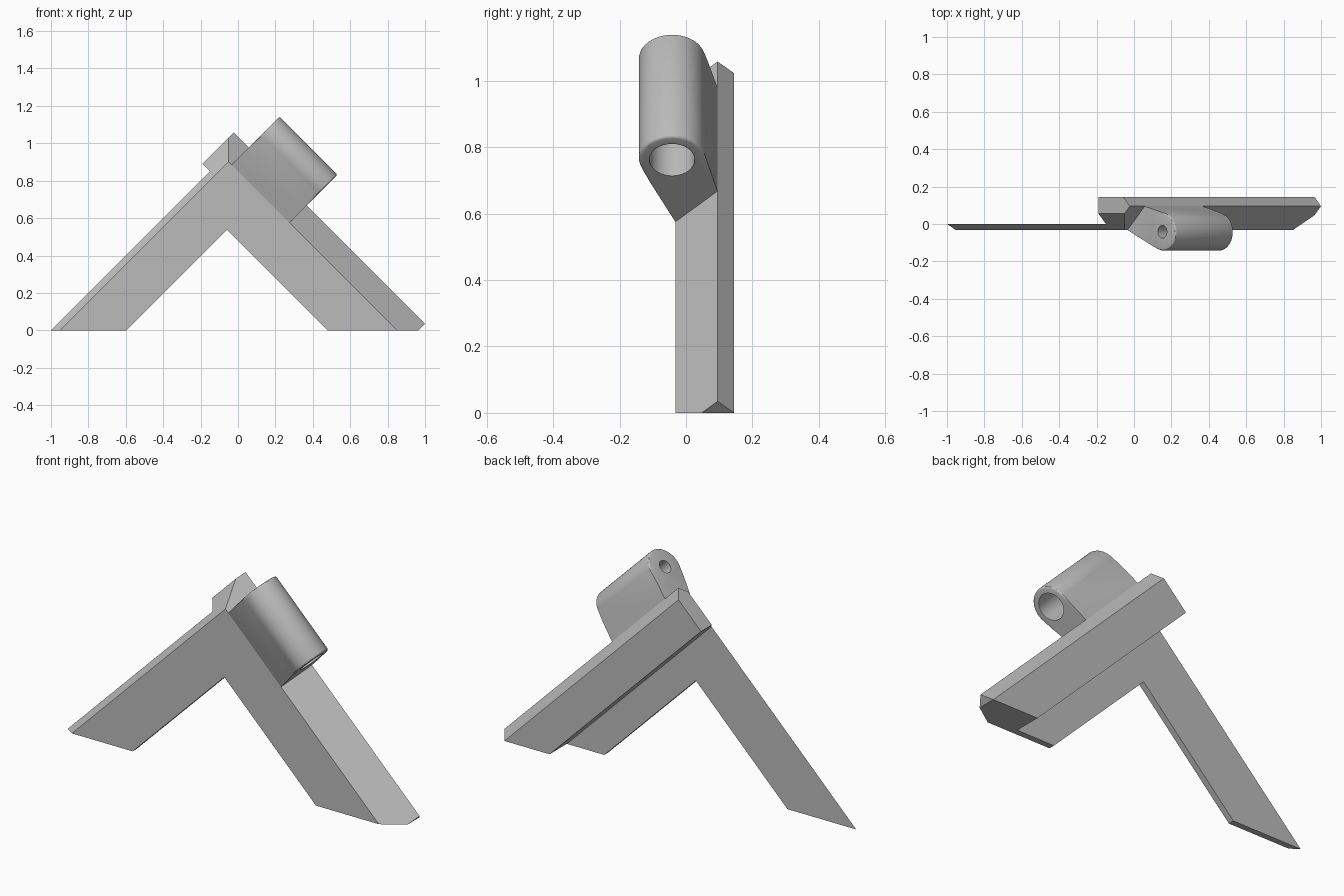
import bpy, bmesh, math
from mathutils import Vector, geometry

if "Cube" in bpy.data.objects:
    bpy.data.objects.remove(bpy.data.objects["Cube"], do_unlink=True)

grey = bpy.data.materials.new("plain grey")
grey.use_nodes = True
grey.diffuse_color = (0.5, 0.5, 0.5, 1)
grey.node_tree.nodes["Principled BSDF"].inputs["Base Color"].default_value = (0.5, 0.5, 0.5, 1)

SLOPE = 1.457          # outward growth of the outer chamfers per unit of depth
FRONT = -0.032         # front face of the plate
ROOT2 = math.sqrt(2)


def slanted(u, y, v):
    """u runs across the right arm, v runs up along it."""
    return Vector(((u - v) / 2, y, (u + v) / 2))


def loft(bm, first, second):
    a = [bm.verts.new(p) for p in first]
    b = [bm.verts.new(p) for p in second]
    n = len(a)
    bm.faces.new(a)
    bm.faces.new(b[::-1])
    for i in range(n):
        j = (i + 1) % n
        bm.faces.new((a[i], b[i], b[j], a[j]))
    bmesh.ops.recalc_face_normals(bm, faces=bm.faces)


def finish(bm, name):
    mesh = bpy.data.meshes.new(name)
    bmesh.ops.recalc_face_normals(bm, faces=bm.faces)
    bm.to_mesh(mesh)
    bm.free()
    mesh.materials.append(grey)
    obj = bpy.data.objects.new(name, mesh)
    bpy.context.collection.objects.link(obj)
    return obj


def trim(bm, point, normal):
    geom = bm.verts[:] + bm.edges[:] + bm.faces[:]
    bmesh.ops.bisect_plane(bm, geom=geom, plane_co=point, plane_no=normal, clear_outer=True)
    bmesh.ops.holes_fill(bm, edges=[e for e in bm.edges if e.is_boundary])


# Thin two-legged plate with sloped outer edges
def plate_outline(y):
    grow = SLOPE * (y - FRONT)
    left, right = 0.953 + grow, 0.85 + grow
    pts = [(-left, 0), ((right - left) / 2, (right + left) / 2), (right, 0),
           (0.48, 0), (-0.058, 0.538), (-0.596, 0)]
    return [(x, y, z) for x, z in pts]


bm = bmesh.new()
loft(bm, plate_outline(FRONT), plate_outline(0))
finish(bm, "leg_plate")

# Thick bar behind the right leg
section = [(0.70, 0), (0.85 - SLOPE * FRONT, 0), (1.035, 0.095), (0.965, 0.145), (0.70, 0.145)]
bm = bmesh.new()
loft(bm, [slanted(u, y, -0.965) for u, y in section], [slanted(u, y, 1.08) for u, y in section])
trim(bm, (0, 0, 0), (0, 0, -1))
trim(bm, (-0.953, FRONT, 0), (-1, -SLOPE, 1))
finish(bm, "back_bar")

# Barrel: a round tube faired down onto the sloped edge of the right leg
CENTRE_U, CENTRE_Y, RADIUS = 1.223, -0.042, 0.1
LOW, HIGH = 0.30, 0.92


def circle(radius, count=64):
    angles = [math.tau * i / count for i in range(count)]
    return [Vector((CENTRE_U + ROOT2 * radius * math.cos(a), CENTRE_Y + radius * math.sin(a)))
            for a in angles]


def along(pts, v):
    return [slanted(p[0], p[1], v) for p in pts]


foot = [Vector((0.85, FRONT)), Vector((1.035, 0.095))]
cloud = circle(RADIUS) + foot
hull = [cloud[i] for i in geometry.convex_hull_2d(cloud)]
bm = bmesh.new()
loft(bm, along(hull, LOW), along(hull, HIGH))
front_foot = [slanted(0.85, FRONT, v) for v in (LOW, HIGH)]
back_foot = [slanted(1.035, 0.095, v) for v in (LOW, HIGH)]


def is_rim(edge):
    a, b = (v.co for v in edge.verts)
    across = abs((a.z - a.x) - (b.z - b.x)) < 0.01
    at_foot = any((p - q).length < 0.001 for p in (a, b) for q in front_foot + back_foot)
    return across and not at_foot


bmesh.ops.bevel(bm, geom=[e for e in bm.edges if is_rim(e)], offset=0.01, segments=3,
                profile=0.5, affect='EDGES', clamp_overlap=True)
barrel = finish(bm, "barrel")

# Wide bore from the lower end, narrow hole through the upper end
for name, radius, start, end in (("bore_cutter", 0.068, LOW - 0.1, HIGH - 0.12),
                                 ("pin_hole_cutter", 0.034, HIGH - 0.2, HIGH + 0.1)):
    bm = bmesh.new()
    loft(bm, along(circle(radius, 48), start), along(circle(radius, 48), end))
    cutter = finish(bm, name)
    cutter.hide_render = True
    bpy.ops.object.select_all(action='DESELECT')
    barrel.select_set(True)
    bpy.context.view_layer.objects.active = barrel
    mod = barrel.modifiers.new(name, 'BOOLEAN')
    mod.operation = 'DIFFERENCE'
    mod.solver = 'EXACT'
    mod.object = cutter
    bpy.ops.object.modifier_apply(modifier=mod.name)
    bpy.data.objects.remove(cutter, do_unlink=True)

bpy.ops.object.shade_smooth_by_angle(angle=math.radians(30))
